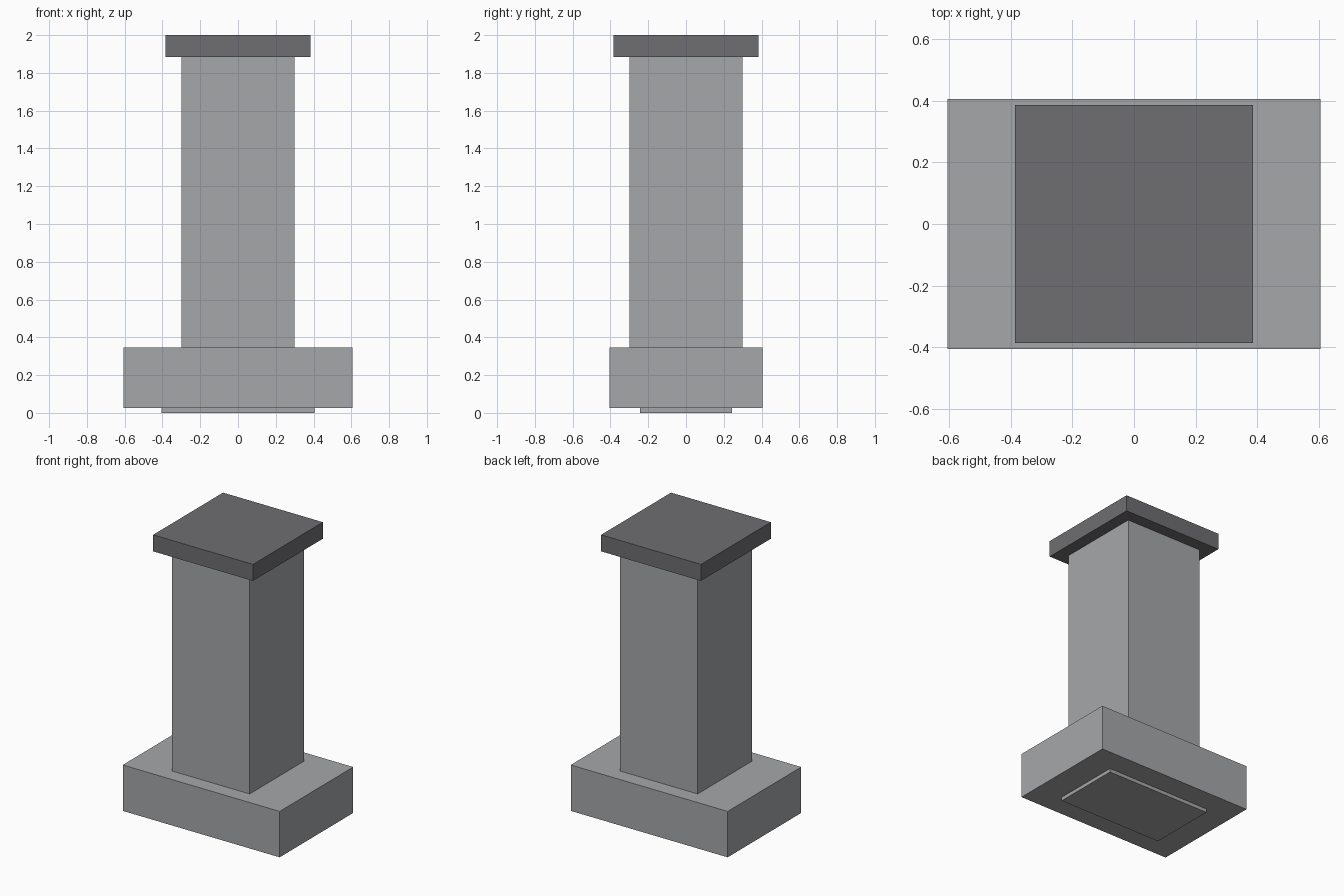
import bpy

if "Cube" in bpy.data.objects:
    bpy.data.objects.remove(bpy.data.objects["Cube"])


def material(name, color):
    mat = bpy.data.materials.new(name)
    mat.diffuse_color = (*color, 1.0)
    mat.use_nodes = True
    mat.node_tree.nodes["Principled BSDF"].inputs["Base Color"].default_value = mat.diffuse_color
    return mat


def box(name, width, depth, bottom, top, mat):
    bpy.ops.mesh.primitive_cube_add(size=1, location=(0, 0, (bottom + top) / 2))
    obj = bpy.context.object
    obj.name = name
    obj.scale = (width, depth, top - bottom)
    bpy.ops.object.transform_apply(location=False, rotation=False, scale=True)
    obj.data.materials.append(mat)
    return obj


light_grey = material("light grey", (0.381, 0.386, 0.397))
dark_grey = material("dark grey", (0.156, 0.153, 0.165))

# Thin foot under the base
box("foot_plate", 0.81, 0.485, 0.0, 0.025, light_grey)
# Wide base block
box("base", 1.21, 0.81, 0.025, 0.345, light_grey)
# Square column
box("column", 0.60, 0.60, 0.345, 1.885, light_grey)
# Dark overhanging cap
box("cap", 0.77, 0.77, 1.885, 2.0, dark_grey)
